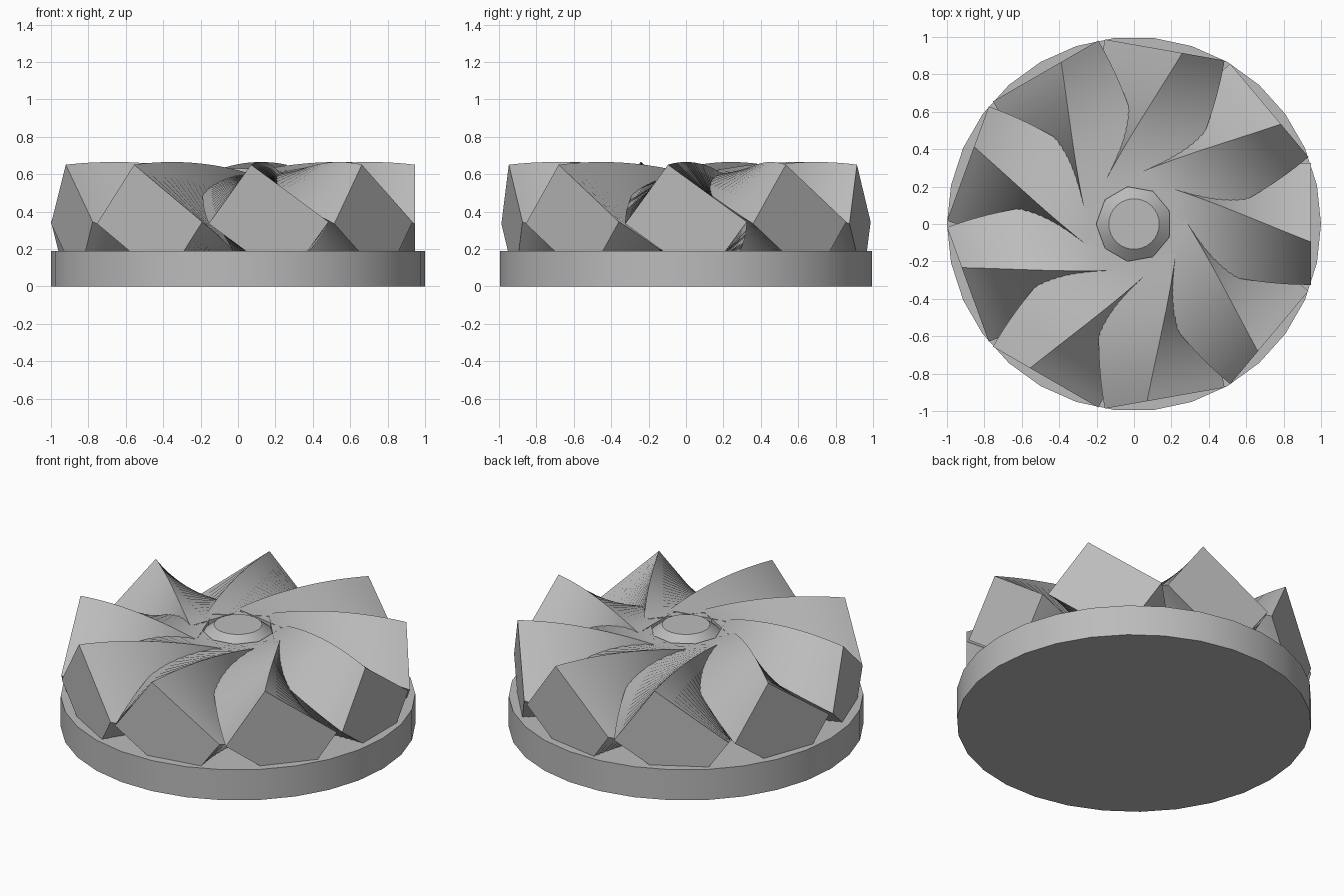
import bpy, bmesh, math
from mathutils import Matrix

cube = bpy.data.objects.get("Cube")
if cube:
    bpy.data.objects.remove(cube, do_unlink=True)

grey = bpy.data.materials.new("plain_grey")
grey.use_nodes = True
colour = (0.5, 0.5, 0.5, 1)
grey.diffuse_color = colour
grey.node_tree.nodes["Principled BSDF"].inputs["Base Color"].default_value = colour


def loft(name, rings, turn=0.0):
    """Join equal-sized rings of points into a closed solid."""
    bm = bmesh.new()
    loops = [[bm.verts.new(p) for p in ring] for ring in rings]
    n = len(loops[0])
    for a, b in zip(loops, loops[1:]):
        for i in range(n):
            j = (i + 1) % n
            bm.faces.new((a[i], a[j], b[j], b[i]))
    bm.faces.new(loops[0])
    bm.faces.new(loops[-1])
    bmesh.ops.recalc_face_normals(bm, faces=bm.faces)
    bm.transform(Matrix.Rotation(turn, 4, "Z"))
    mesh = bpy.data.meshes.new(name)
    bm.to_mesh(mesh)
    bm.free()
    mesh.materials.append(grey)
    obj = bpy.data.objects.new(name, mesh)
    bpy.context.collection.objects.link(obj)
    bpy.ops.object.select_all(action="DESELECT")
    obj.select_set(True)
    bpy.context.view_layer.objects.active = obj
    bpy.ops.object.shade_smooth_by_angle(angle=math.radians(25))
    return obj


def circle(radius, z, sides=30):
    steps = [math.tau * i / sides for i in range(sides)]
    return [(radius * math.cos(t), radius * math.sin(t), z) for t in steps]


# Base plate and tapered hub
loft("base_plate", [circle(1, 0), circle(1, 0.19)])
loft("hub", [circle(0.2, 0.15), circle(0.2, 0.575), circle(0.135, 0.63)])

# Twisted rectangular blades
BLADES, STEPS = 9, 20
INNER, OUTER = 0.19, 0.945
WIDTH, HEIGHT, AXIS_Z = 0.39, 0.52, 0.34
TWIST = math.radians(54)


def blade_section(t):
    x = INNER + (OUTER - INNER) * t
    c, s = math.cos(TWIST * t), math.sin(TWIST * t)
    corners = [(u * WIDTH / 2, v * HEIGHT / 2)
               for u, v in ((1, 1), (-1, 1), (-1, -1), (1, -1))]
    return [(x, y * c - z * s, AXIS_Z + y * s + z * c) for y, z in corners]


sections = [blade_section(i / STEPS) for i in range(STEPS + 1)]
for k in range(BLADES):
    loft(f"blade_{k + 1}", sections, math.tau * k / BLADES)
